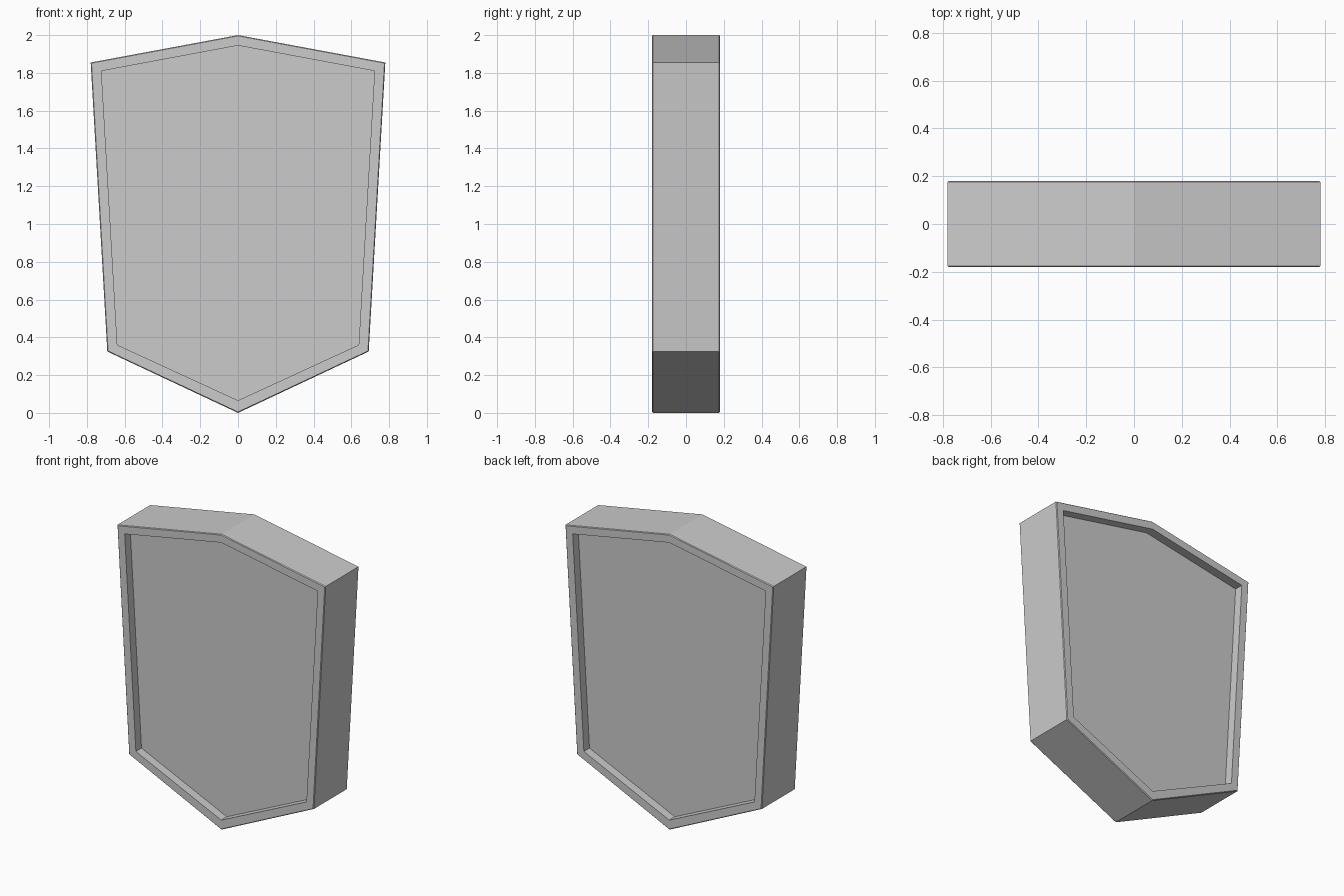
import bpy, bmesh
from mathutils import Vector

if "Cube" in bpy.data.objects:
    bpy.data.objects.remove(bpy.data.objects["Cube"])

# Half outlines (x, z), top to bottom, mirrored to a closed six-sided loop
def outline(half):
    return [Vector(p) for p in half] + [Vector((-x, z)) for x, z in half[-2:0:-1]]

outer = outline([(0, 2.0), (0.78, 1.855), (0.692, 0.325), (0, 0)])
inner = outline([(0, 1.945), (0.723, 1.81), (0.639, 0.36), (0, 0.066)])
softened = [o.lerp(i, 0.08) for o, i in zip(outer, inner)]

D = 0.18        # half thickness
C = 0.005       # tiny edge chamfer
RECESS = 0.06   # depth of the sunken panel

# Loft from front panel, around the rim, to the back panel
sections = [(inner, -D + RECESS), (inner, -D), (softened, -D), (outer, -D + C),
            (outer, D - C), (softened, D), (inner, D), (inner, D - RECESS)]

bm = bmesh.new()
rings = [[bm.verts.new((p.x, y, p.y)) for p in loop] for loop, y in sections]
n = len(outer)
for a, b in zip(rings, rings[1:]):
    for i in range(n):
        j = (i + 1) % n
        bm.faces.new((a[i], a[j], b[j], b[i]))

# Sunken panels on both sides
bm.faces.new(rings[0])
bm.faces.new(rings[-1])
bmesh.ops.recalc_face_normals(bm, faces=bm.faces)

mesh = bpy.data.meshes.new("shield_sign")
bm.to_mesh(mesh)
bm.free()
bpy.context.collection.objects.link(bpy.data.objects.new("shield_sign", mesh))
